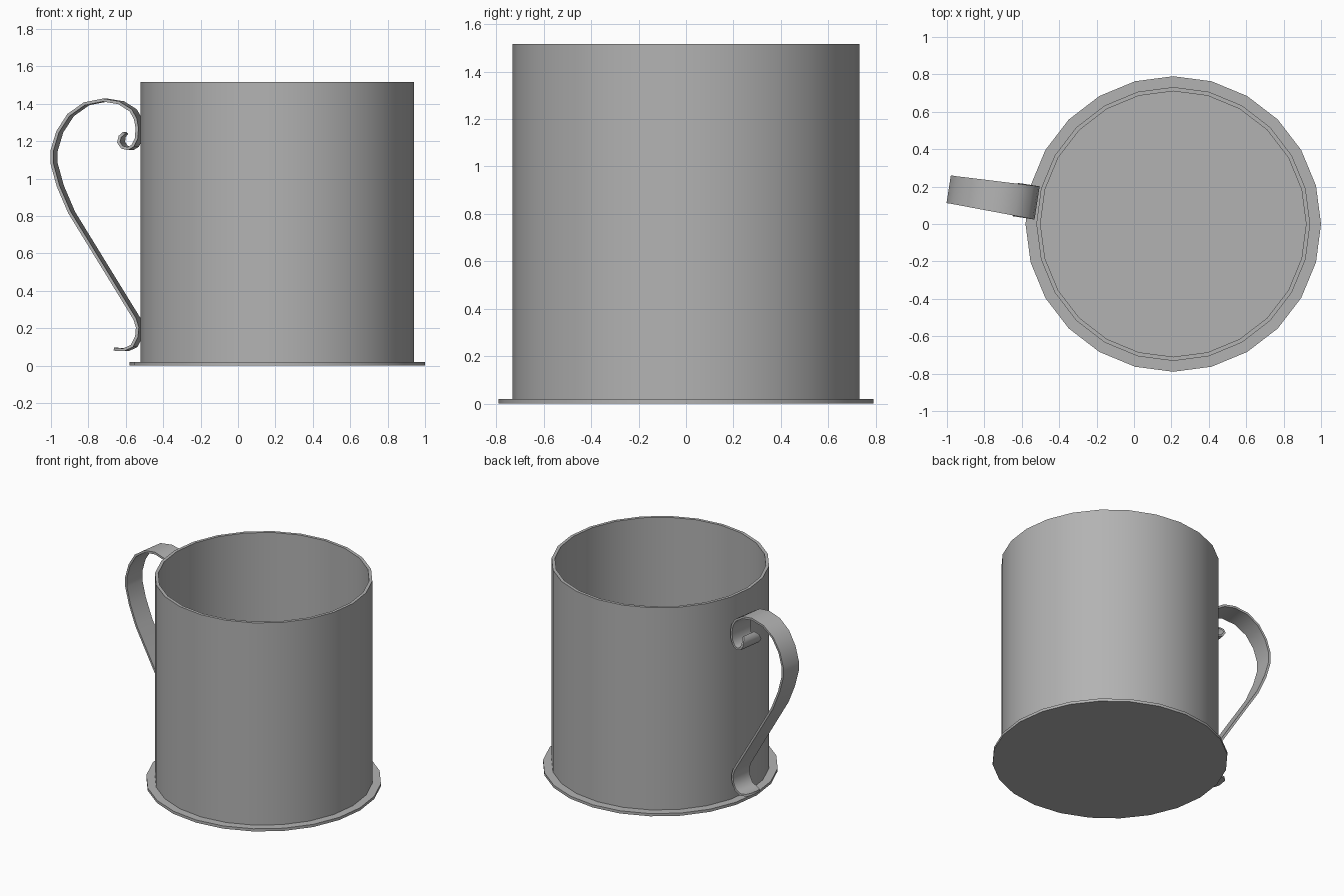
import bpy, bmesh
from math import sin, cos, pi, radians
from mathutils import Vector

if "Cube" in bpy.data.objects:
    bpy.data.objects.remove(bpy.data.objects["Cube"])

CX, SIDES = 0.21, 24
grey = bpy.data.materials.new("dark_grey")
grey.diffuse_color = (0.45, 0.45, 0.45, 1)
grey.use_nodes = True
grey.node_tree.nodes["Principled BSDF"].inputs["Base Color"].default_value = grey.diffuse_color


def finish(bm, name, angle=35):
    bmesh.ops.recalc_face_normals(bm, faces=bm.faces)
    me = bpy.data.meshes.new(name)
    bm.to_mesh(me)
    bm.free()
    me.materials.append(grey)
    ob = bpy.data.objects.new(name, me)
    bpy.context.collection.objects.link(ob)
    bpy.ops.object.select_all(action='DESELECT')
    ob.select_set(True)
    bpy.context.view_layer.objects.active = ob
    bpy.ops.object.shade_smooth_by_angle(angle=radians(angle))
    return ob


def ring(bm, r, z):
    return [bm.verts.new((CX + r * cos(2 * pi * i / SIDES), r * sin(2 * pi * i / SIDES), z))
            for i in range(SIDES)]


def bridge(bm, a, b):
    n = len(a)
    for i in range(n):
        j = (i + 1) % n
        bm.faces.new((a[i], a[j], b[j], b[i]))


# Base disc
bm = bmesh.new()
low, high = ring(bm, 0.79, 0), ring(bm, 0.79, 0.02)
bridge(bm, low, high)
bm.faces.new(low)
bm.faces.new(high)
finish(bm, "base_plate")

# Thin-walled mug body
bm = bmesh.new()
rings = [ring(bm, r, z) for r, z in ((0.732, 0.02), (0.732, 1.517), (0.71, 1.517), (0.71, 0.02))]
for k in range(4):
    bridge(bm, rings[k], rings[(k + 1) % 4])
finish(bm, "mug_body")

# Strap handle: centre line (x, z) and half width, top scroll to bottom curl
path = [
    (-0.60, 1.245, .05), (-0.62, 1.225, .075), (-0.625, 1.195, .09), (-0.607, 1.168, .09),
    (-0.575, 1.16, .09), (-0.55, 1.175, .09), (-0.53, 1.215, .09), (-0.526, 1.27, .09),
    (-0.535, 1.32, .09), (-0.56, 1.365, .088), (-0.625, 1.406, .086), (-0.71, 1.42, .083),
    (-0.81, 1.40, .08), (-0.895, 1.34, .077), (-0.953, 1.25, .075), (-0.983, 1.15, .075),
    (-0.983, 1.08, .075), (-0.95, 0.96, .075), (-0.89, 0.82, .075), (-0.715, 0.535, .075),
    (-0.54, 0.25, .078), (-0.526, 0.205, .08), (-0.53, 0.155, .08), (-0.555, 0.105, .08),
    (-0.60, 0.085, .08), (-0.64, 0.086, .065), (-0.658, 0.09, .035)]
A, HALF_T = radians(171.2), 0.008
radial = Vector((cos(A), sin(A), 0))
side = Vector((-sin(A), cos(A), 0))
up = Vector((0, 0, 1))
line = [Vector(((CX - x) / -cos(A), z)) for x, z, w in path]
bm = bmesh.new()
prev = None
for i, p in enumerate(line):
    t = (line[min(i + 1, len(line) - 1)] - line[max(i - 1, 0)]).normalized()
    n = Vector((-t.y, t.x)) * HALF_T
    w = path[i][2]
    sec = []
    for s, d in ((-1, -1), (1, -1), (1, 1), (-1, 1)):
        q = p + n * d
        sec.append(bm.verts.new(Vector((CX, 0, 0)) + radial * q.x + up * q.y + side * (s * w)))
    if prev:
        bridge(bm, prev, sec)
    else:
        bm.faces.new(sec)
    prev = sec
bm.faces.new(prev)
finish(bm, "handle", 50)
